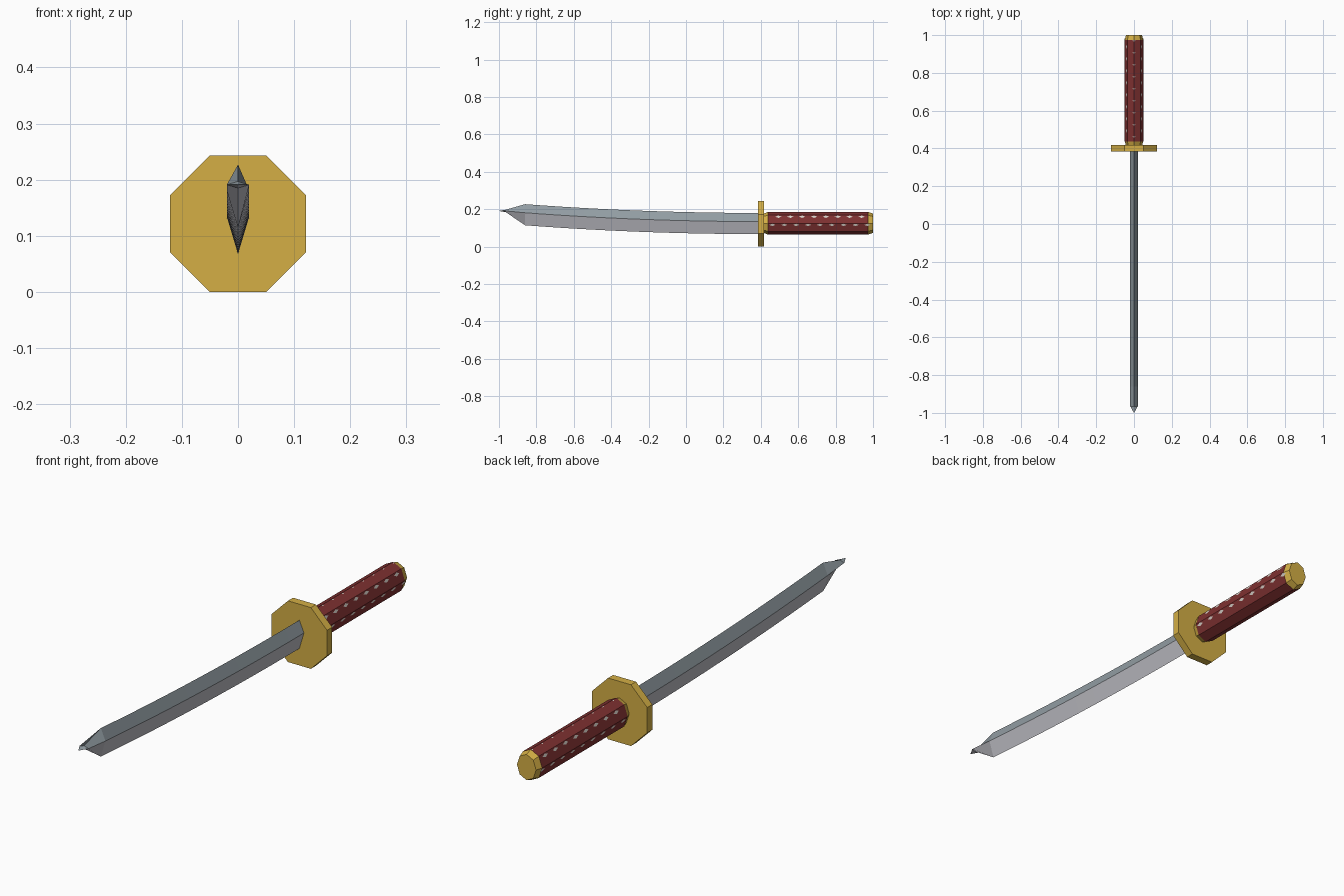
import bpy, bmesh, math
from mathutils import Vector

if "Cube" in bpy.data.objects:
    bpy.data.objects.remove(bpy.data.objects["Cube"])


def material(name, rgb):
    m = bpy.data.materials.new(name)
    m.diffuse_color = (*rgb, 1)
    m.use_nodes = True
    m.node_tree.nodes["Principled BSDF"].inputs["Base Color"].default_value = m.diffuse_color
    return m


GOLD = material("gold", (0.66, 0.43, 0.06))
RED = material("dark red wrap", (0.21, 0.03, 0.03))
PALE = material("pale inlay", (0.68, 0.64, 0.58))
SPINE = material("blue grey steel", (0.29, 0.34, 0.37))
EDGE = material("light steel", (0.51, 0.51, 0.55))


def loft(name, rings, mats, pick=None):
    """Skin a list of equal-sized rings running along y and cap both ends."""
    bm = bmesh.new()
    vs = [[bm.verts.new(p) for p in r] for r in rings]
    n = len(rings[0])
    for i, (a, b) in enumerate(zip(vs, vs[1:])):
        for j in range(n):
            f = bm.faces.new((a[j], a[(j + 1) % n], b[(j + 1) % n], b[j]))
            f.material_index = pick(i, j) if pick else 0
    bm.faces.new(vs[0])
    bm.faces.new(vs[-1])
    bmesh.ops.recalc_face_normals(bm, faces=bm.faces)
    return finish(name, bm, mats)


def finish(name, bm, mats):
    me = bpy.data.meshes.new(name)
    bm.to_mesh(me)
    bm.free()
    for m in mats:
        me.materials.append(m)
    ob = bpy.data.objects.new(name, me)
    bpy.context.collection.objects.link(ob)
    return ob


def octagon(y, rx, rz, zc, turn=0.0):
    return [(rx * math.cos(turn + k * math.pi / 4), y,
             zc + rz * math.sin(turn + k * math.pi / 4)) for k in range(8)]


# Blade: diamond section that curves upward toward the tip
def section(y, up, down, half, mid):
    return [(half, y, mid), (0, y, mid + up), (-half, y, mid), (0, y, mid - down)]


blade = []
for i in range(13):
    y = 0.40 - 1.26 * i / 12
    blade.append(section(y, 0.046, 0.067, 0.02,
                         0.134 + 0.047 * ((0.40 - y) / 1.26) ** 2))
blade.append(section(-0.965, 0.006, 0.006, 0.02, 0.191))
blade.append(section(-1.0, 0.0005, 0.0005, 0.0005, 0.191))
loft("blade", blade, [SPINE, EDGE], lambda i, j: 0 if j < 2 else 1)

# Guard: thick octagonal plate
R = 0.1215 / math.cos(math.pi / 8)
loft("guard", [octagon(y, R, R, 0.1215, math.pi / 8) for y in (0.385, 0.417)], [GOLD])

# Handle: chamfered gold core with red wrapped middle
ZC, RX, RZ = 0.125, 0.05, 0.061
core = [(0.41, 0.82), (0.437, 0.98), (0.438, 1), (0.974, 1), (0.975, 0.98), (1.0, 0.84)]
loft("handle", [octagon(y, RX * s, RZ * s, ZC) for y, s in core],
     [GOLD, RED], lambda i, j: 1 if i == 2 else 0)

# Inlays: thin pale diamonds just below the upper ridges, on both sides
bm = bmesh.new()
ring = [Vector(p) for p in octagon(0, RX, RZ, ZC)]
for side in (1, -1):
    for row, (k, size) in enumerate(((0, 0.014), (1, 0.014), (2, 0.005))):
        top, low = ring[k].copy(), ring[k - 1].copy()
        top.x *= side
        low.x *= side
        down = (low - top).normalized()
        out = Vector((-down.z, 0, down.x))
        if out.dot(top - Vector((0, 0, ZC))) < 0:
            out.negate()
        for c in range(9 if row != 1 else 8):
            mid = top + down * (size / 2 + 0.002) + out * 0.0012
            mid.y = 0.462 + 0.0635 * c + (0.032 if row == 1 else 0)
            along = Vector((0, size * 1.2, 0))
            quad = [bm.verts.new(p) for p in (mid + along, mid + down * size / 2,
                                              mid - along, mid - down * size / 2)]
            f = bm.faces.new(quad)
            f.normal_update()
            if f.normal.dot(out) < 0:
                f.normal_flip()
finish("handle_inlays", bm, [PALE])
